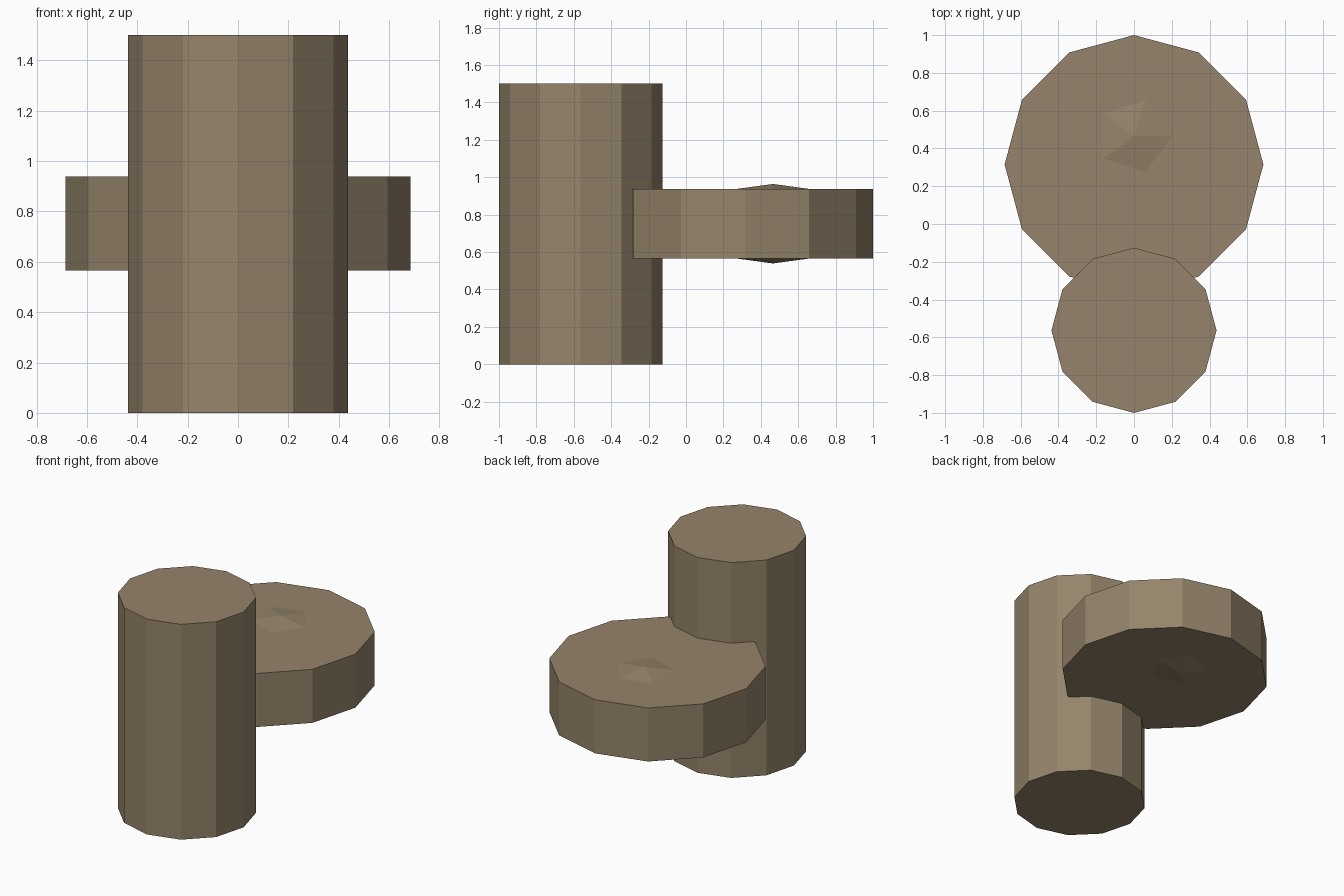
import bpy, bmesh
from math import cos, sin, tau

if "Cube" in bpy.data.objects:
    bpy.data.objects.remove(bpy.data.objects["Cube"])

wood = bpy.data.materials.new("brown")
wood.diffuse_color = (0.30, 0.23, 0.145, 1)
wood.use_nodes = True
wood.node_tree.nodes["Principled BSDF"].inputs["Base Color"].default_value = wood.diffuse_color


def prism(name, sides, radius, x, y, z0, z1, bulge=0.0):
    """Upright prism; a positive bulge turns both caps into low pyramids."""
    bm = bmesh.new()
    rings = [[bm.verts.new((x + radius * cos(tau * i / sides),
                            y + radius * sin(tau * i / sides), z))
              for i in range(sides)] for z in (z0, z1)]
    low, high = rings
    for i in range(sides):
        j = (i + 1) % sides
        bm.faces.new((low[i], low[j], high[j], high[i]))
    if bulge:
        bottom = bm.verts.new((x, y, z0 - bulge))
        top = bm.verts.new((x, y, z1 + bulge))
        for i in range(sides):
            j = (i + 1) % sides
            bm.faces.new((low[j], low[i], bottom))
            bm.faces.new((high[i], high[j], top))
    else:
        bm.faces.new(low[::-1])
        bm.faces.new(high)
    mesh = bpy.data.meshes.new(name)
    bm.to_mesh(mesh)
    bm.free()
    mesh.materials.append(wood)
    obj = bpy.data.objects.new(name, mesh)
    bpy.context.collection.objects.link(obj)
    return obj


# Tall round post at the front
prism("post", 12, 0.437, 0, -0.563, 0, 1.5)
# Wide disc joined to the back of the post
prism("disc", 12, 0.685, 0, 0.315, 0.565, 0.938)
# Five-sided peg poking slightly through both disc faces
prism("peg", 5, 0.2, 0, 0.465, 0.565, 0.938, bulge=0.026)
